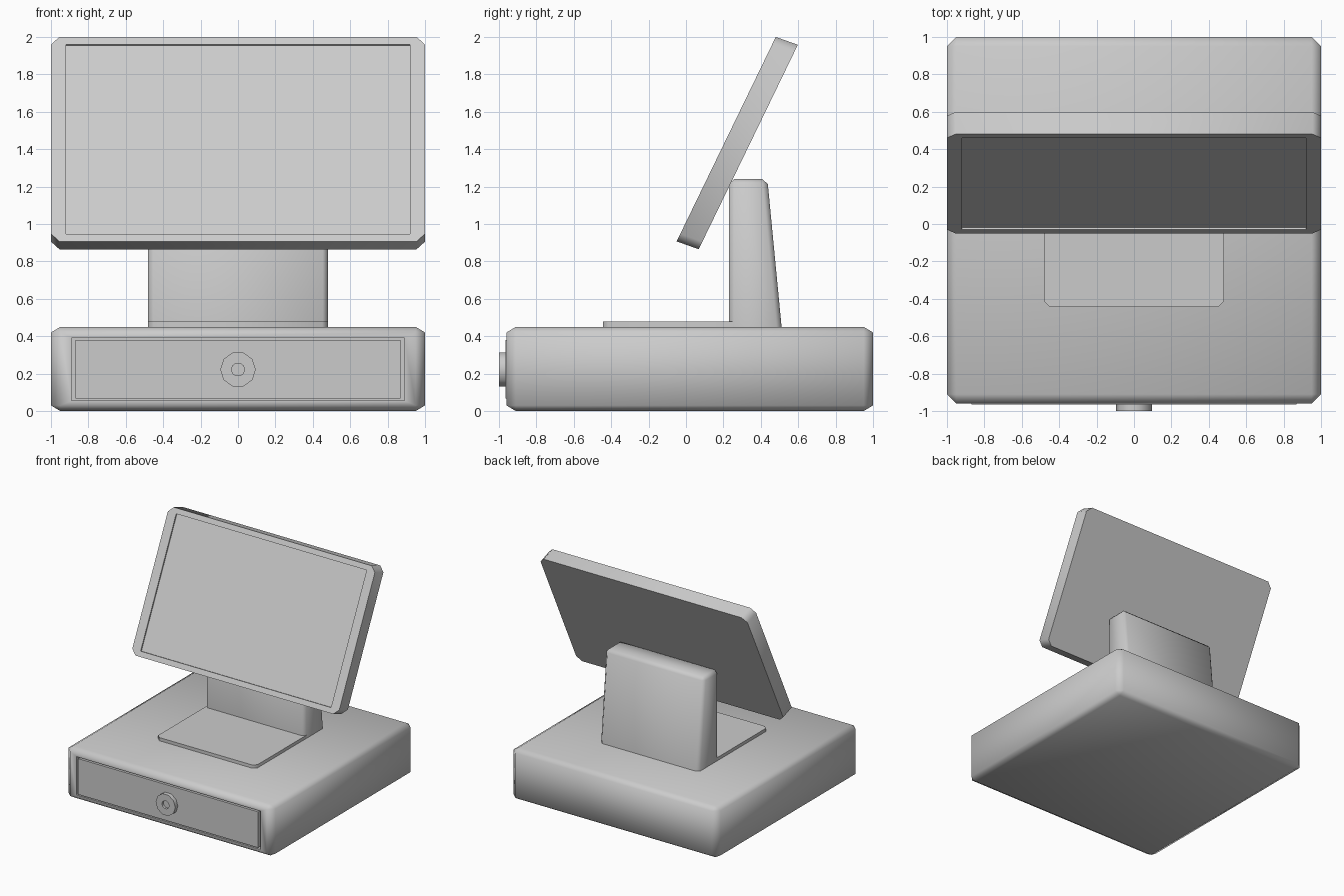
import bpy, bmesh
from mathutils import Vector, Matrix

if "Cube" in bpy.data.objects:
    bpy.data.objects.remove(bpy.data.objects["Cube"])


def box(lo, hi):
    bm = bmesh.new()
    bmesh.ops.create_cube(bm, size=1)
    for v in bm.verts:
        v.co = [lo[i] if v.co[i] < 0 else hi[i] for i in range(3)]
    return bm


def chamfer(bm, offset, keep=lambda a, b: True):
    edges = [e for e in bm.edges if keep(e.verts[0].co, e.verts[1].co)]
    bmesh.ops.bevel(bm, geom=edges, offset=offset, segments=1, affect='EDGES')


def recess(bm, axis, lo, hi, push):
    """Sink a rectangular pocket (lo..hi) into the face lowest along axis."""
    face = min(bm.faces, key=lambda f: f.calc_center_median()[axis])
    mid = face.calc_center_bounds()
    bmesh.ops.inset_individual(bm, faces=[face], thickness=0.01)
    for v in face.verts:
        for i in range(3):
            if i != axis:
                v.co[i] = lo[i] if v.co[i] < mid[i] else hi[i]
    floor = bmesh.ops.extrude_discrete_faces(bm, faces=[face])['faces'][0]
    for v in floor.verts:
        v.co[axis] += push
    bmesh.ops.remove_doubles(bm, verts=bm.verts, dist=1e-4)


def finish(name, bm, angle=1.13):
    bmesh.ops.recalc_face_normals(bm, faces=bm.faces)
    me = bpy.data.meshes.new(name)
    bm.to_mesh(me)
    bm.free()
    ob = bpy.data.objects.new(name, me)
    bpy.context.collection.objects.link(ob)
    bpy.ops.object.select_all(action='DESELECT')
    ob.select_set(True)
    bpy.context.view_layer.objects.active = ob
    bpy.ops.object.shade_smooth_by_angle(angle=angle)
    return ob


# Cash drawer housing: chamfered tall, then flattened so the chamfer is shallow
bm = box((-1, -0.96, 0), (1, 1, 0.75))
chamfer(bm, 0.05)
bmesh.ops.scale(bm, vec=(1, 1, 0.6), verts=bm.verts)
recess(bm, 1, (-0.89, 0, 0.055), (0.89, 0, 0.39), 0.04)
finish("drawer_housing", bm)

# Drawer front sitting in the pocket
finish("drawer_front", box((-0.87, -0.965, 0.067), (0.87, -0.92, 0.38)), 0.5)

# Ten-sided lock with a keyhole sunk into its face
bm = bmesh.new()
bmesh.ops.create_cone(bm, cap_ends=True, segments=10, radius1=0.095, radius2=0.095, depth=0.04)
bmesh.ops.rotate(bm, cent=(0, 0, 0), matrix=Matrix.Rotation(1.5707963, 3, 'X'), verts=bm.verts)
bmesh.ops.rotate(bm, cent=(0, 0, 0), matrix=Matrix.Rotation(0.0 if any(
    abs(v.co.x) > 0.0949 for v in bm.verts) else 0.3141593, 3, 'Y'), verts=bm.verts)
bmesh.ops.translate(bm, vec=(0, -0.98, 0.222), verts=bm.verts)
face = min(bm.faces, key=lambda f: f.calc_center_median().y)
bmesh.ops.inset_individual(bm, faces=[face], thickness=0.06)
hole = bmesh.ops.extrude_discrete_faces(bm, faces=[face])['faces'][0]
for v in hole.verts:
    v.co.y += 0.02
finish("lock", bm, 0.7)

# Stand foot plate with chamfered front corners
bm = box((-0.48, -0.445, 0.44), (0.48, 0.26, 0.478))
chamfer(bm, 0.03, lambda a, b: a.y < 0 and b.y < 0 and abs(a.x - b.x) < 0.01)
finish("stand_plate", bm)

# Stand column, tapered at the back
bm = box((-0.48, 0.23, 0.44), (0.48, 0.512, 1.24))
for v in bm.verts:
    if v.co.z > 1 and v.co.y > 0.4:
        v.co.y = 0.435
chamfer(bm, 0.027, lambda a, b: max(a.z, b.z) > 1)
finish("stand_column", bm)

# Screen: built flat (x across, y up the screen, z through it), then leaned back
up, through = Vector((0, 0.53, 1.093)), Vector((0, 0.118, -0.042))
bm = box((-1, 0, 0), (1, up.length, through.length))
chamfer(bm, 0.045, lambda a, b: abs(a.z - b.z) > 0.01)
recess(bm, 2, (-0.92, 0.045, 0), (0.92, up.length - 0.045, 0), 0.012)
u, t = up.normalized(), through.normalized()
lean = Matrix(((1, 0, 0, 0), (0, u.y, t.y, -0.05), (0, u.z, t.z, 0.907), (0, 0, 0, 1)))
bmesh.ops.transform(bm, matrix=lean, verts=bm.verts)
finish("screen", bm)
